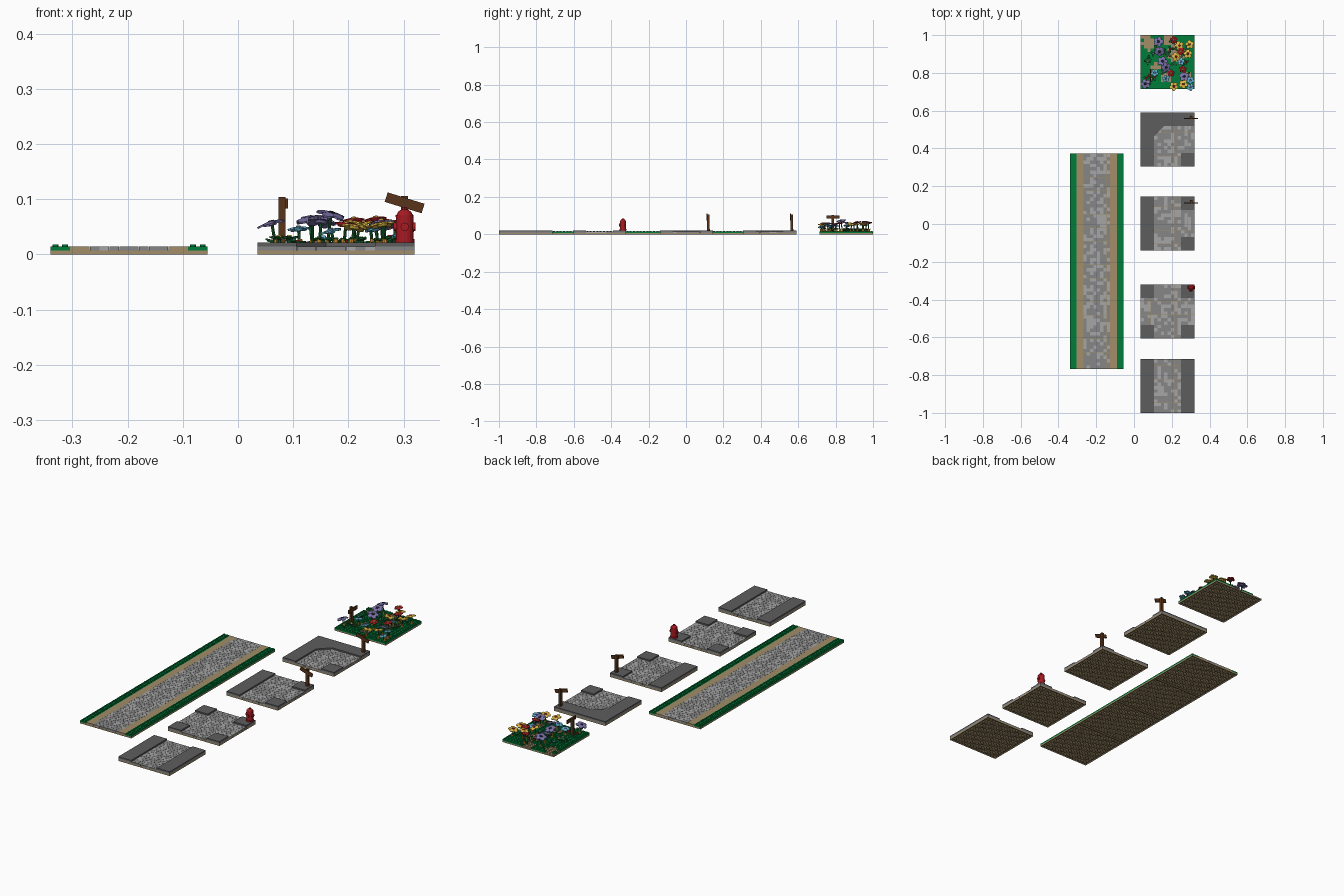
import bpy, bmesh, math, random
from mathutils import Matrix, Vector

if "Cube" in bpy.data.objects:
    bpy.data.objects.remove(bpy.data.objects["Cube"])

random.seed(4)
P = 0.285 / 16          # stud pitch
H = 0.4 * P             # plate height
COL = dict(tan=(.36, .27, .14), dark=(.11, .11, .11), mid=(.24, .24, .24), light=(.38, .38, .38),
           green=(.0, .2, .04), leaf=(.01, .12, .03), brown=(.1, .035, .01), red=(.4, .01, .015),
           lavender=(.2, .17, .4), yellow=(.75, .5, .06), blue=(.12, .45, .65), orange=(.8, .33, .02),
           black=(.02, .02, .03))
parts = {}


def part(name, col):
    return parts.setdefault((name, col), bmesh.new())


def box(bm, x0, x1, y0, y1, z0, z1, mat=None):
    m = Matrix.Translation(((x0 + x1) / 2, (y0 + y1) / 2, (z0 + z1) / 2)) @ \
        Matrix.Diagonal((x1 - x0, y1 - y0, z1 - z0, 1))
    bmesh.ops.create_cube(bm, size=1, matrix=(mat @ m) if mat else m)


def cyl(bm, base, r, h, n=12, r2=None, mat=None):
    m = Matrix.Translation(base) @ (mat or Matrix()) @ Matrix.Translation((0, 0, h / 2))
    bmesh.ops.create_cone(bm, cap_ends=True, segments=n, radius1=r, radius2=r if r2 is None else r2,
                          depth=h, matrix=m)


def rod(bm, a, b, r, n=8):
    a, d = Vector(a), Vector(b) - Vector(a)
    cyl(bm, a, r, d.length, n, mat=d.to_track_quat('Z', 'Y').to_matrix().to_4x4())


def prism(bm, pts, z0, z1):
    f = bm.faces.new([bm.verts.new((x, y, z0)) for x, y in pts])
    top = bmesh.ops.extrude_face_region(bm, geom=[f])['geom']
    bmesh.ops.translate(bm, vec=(0, 0, z1 - z0), verts=[v for v in top if isinstance(v, bmesh.types.BMVert)])
    bmesh.ops.recalc_face_normals(bm, faces=bm.faces)


def tube(bm, x, y, z0, z1, ro, ri, n=8):
    rings = [[bm.verts.new((x + r * math.cos(i * math.tau / n), y + r * math.sin(i * math.tau / n), z))
              for i in range(n)] for r, z in ((ro, z1), (ro, z0), (ri, z0), (ri, z1))]
    for a, b in zip(rings, rings[1:]):
        for i in range(n):
            j = (i + 1) % n
            bm.faces.new((a[i], b[i], b[j], a[j]))


def baseplate(name, x, y):
    """Hollow 16 x 16 plate with tubes underneath."""
    bm, s, w = part(name, 'tan'), 16 * P, 0.003
    box(bm, x, x + s, y, y + s, H - 0.0022, H)
    box(bm, x, x + w, y, y + s, 0, H - 0.0022)
    box(bm, x + s - w, x + s, y, y + s, 0, H - 0.0022)
    box(bm, x + w, x + s - w, y, y + w, 0, H - 0.0022)
    box(bm, x + w, x + s - w, y + s - w, y + s, 0, H - 0.0022)
    for i in range(1, 16):
        for j in range(1, 16):
            tube(bm, x + i * P, y + j * P, 0, H - 0.0022, 0.407 * P, 0.3 * P)


def cell(name, col, x, y, i, j):
    g = 0.00025
    box(part(name + '_' + col, col), x + i * P + g, x + (i + 1) * P - g,
        y + j * P + g, y + (j + 1) * P - g, H, 2 * H)


def paving(name, x, y, cols, rows, skip=lambda i, j: False):
    for i in cols:
        for j in rows:
            if not skip(i, j):
                cell(name, random.choices(('mid', 'light'), (65, 35))[0], x, y, i, j)


def stud(bm, x, y, z):
    cyl(bm, (x, y, z), 0.3 * P, 0.2 * P, 12)


# long path: green verges, tan edging, grey paving
PX, PY = -0.34, -0.768
for k in range(4):
    baseplate('path_base', PX, PY + 16 * P * k)
L = 64 * P
for a in (0, 14):
    bm = part('path_verge', 'green')
    box(bm, PX + a * P, PX + (a + 2) * P, PY, PY + L, H, 2 * H)
    for i in range(a, a + 2):
        for j in range(64):
            stud(bm, PX + (i + .5) * P, PY + (j + .5) * P, 2 * H)
for a in (2, 12):
    box(part('path_edging', 'tan'), PX + a * P, PX + (a + 2) * P, PY, PY + L, H, 2 * H)
paving('path_paving', PX, PY, range(4, 12), range(64))

# four street squares; pavements given in stud cells (i0, i1, j0, j1)
SX = 0.035
corners = [(0, 4, 0, 4), (12, 16, 0, 4), (0, 4, 12, 16), (12, 16, 12, 16)]
squares = {'straight': (-1.0, [(0, 4, 0, 16), (12, 16, 0, 16)]),
           'crossing': (-0.605, corners),
           'junction': (-0.14, [(0, 4, 0, 16), corners[1], corners[3]]),
           'bend': (0.305, [(0, 4, 0, 16), (4, 16, 12, 16), corners[1]])}
for name, (y, walks) in squares.items():
    baseplate(name + '_base', SX, y)
    for a, b, c, d in walks:
        box(part(name + '_pavement_bed', 'mid'), SX + a * P, SX + b * P, y + c * P, y + d * P, H, 2 * H)
        box(part(name + '_pavement', 'dark'), SX + a * P, SX + b * P, y + c * P, y + d * P, 2 * H, 3 * H)
    paving(name + '_paving', SX, y, range(16), range(16),
           lambda i, j: any(a <= i < b and c <= j < d for a, b, c, d in walks))
# angled inner corner of the bend
bx, by = SX + 4 * P, 0.305 + 12 * P
prism(part('bend_pavement_wedge', 'dark'), [(bx, by), (bx, by - 3 * P), (bx + 3 * P, by)], 2 * H, 3 * H)


# hydrant
hx, hy, hz = 0.302, -0.337, 3 * H
bm = part('hydrant', 'red')
cyl(bm, (hx, hy, hz), 0.0178, 0.006, 20)
cyl(bm, (hx, hy, hz), 0.016, 0.046, 20)
cyl(bm, (hx, hy, hz + 0.046), 0.0165, 0.004, 20)
cyl(bm, (hx, hy, hz + 0.05), 0.015, 0.006, 20, 0.0115)
cyl(bm, (hx, hy, hz + 0.056), 0.0115, 0.004, 20, 0.006)
cyl(bm, (hx, hy, hz + 0.058), 0.005, 0.006, 6)
for d in ((0, -1), (1, 0), (-1, 0)):
    rod(bm, (hx, hy, 0.05), (hx + d[0] * .020, hy + d[1] * .020, 0.05), 0.0075, 12)


# signposts: square post with a tilted arrow board
def signpost(name, x, y, z, turn, tilt, dz):
    bm = part(name, 'brown')
    cyl(bm, (x, y, z), 0.0085, 0.006, 12)
    box(bm, x - .0065, x + .0065, y - .0065, y + .0065, z, z + dz + 0.012)
    m = Matrix.Translation((x, y, z + dz)) @ Matrix.Rotation(turn, 4, 'Z') @ Matrix.Rotation(tilt, 4, 'Y')
    box(bm, -.035, .035, -.0105, -.0055, -.009, .009, m)


signpost('junction_signpost', 0.302, 0.12, 3 * H, 0, 0.3, 0.072)
signpost('bend_signpost', 0.302, 0.566, 3 * H, 0, 0.3, 0.072)
signpost('garden_signpost', 0.08, 0.785, 2 * H, math.pi / 2, 0, 0.078)

# garden ground: studded green with bare tan patches
GY = 0.715
baseplate('garden_base', SX, GY)
patches = [(2, 13, 2.2), (8, 14, 1.6), (10, 10, 2.4), (7, 3, 1.7), (13, 3, 1.5), (4, 6, 1.2), (1, 15, 1.2)]
for i in range(16):
    for j in range(16):
        bare = any(math.hypot(i - a, j - b) < r for a, b, r in patches)
        x, y = SX + (i + .5) * P, GY + (j + .5) * P
        if bare:
            stud(part('garden_soil_studs', 'tan'), x, y, H)
        else:
            bm = part('garden_grass', 'green')
            box(bm, x - P / 2, x + P / 2, y - P / 2, y + P / 2, H, 2 * H)
            stud(bm, x, y, 2 * H)


# flowers: leaning stem, five petals, raised centre
def flower(x, y, z, col, r, centre):
    lean, az = random.uniform(.1, .35), random.uniform(0, math.tau)
    m = Matrix.Rotation(az, 4, 'Z') @ Matrix.Rotation(lean, 4, 'Y')
    top, up = Vector((x, y, z)), m @ Vector((0, 0, 1))
    foot = (x - up.x * .03, y - up.y * .03, H)
    rod(part('flower_stems', 'leaf'), foot, top, 0.0028)
    cyl(part('flower_bases', 'orange'), (foot[0], foot[1], 2 * H), 0.0065, 0.014, 10, 0.004)
    bm = part('flower_petals_' + col, col)
    cyl(bm, top, 0.3 * r, 0.006, 10, 0.5 * r, mat=m)
    for k in range(5):
        q = m @ Matrix.Rotation(k * math.tau / 5, 4, 'Z') @ Matrix.Translation((0.6 * r, 0, 0.003)) \
            @ Matrix.Rotation(0.2, 4, 'Y')
        cyl(bm, top, 0.4 * r, 0.0035, 10, mat=q)
    cyl(part('flower_centres_' + centre, centre), top + up * .005, 0.3 * r, 0.005, 10, 0.2 * r, mat=m)


blooms = {('lavender', 'black', .027): [(.062, .742, .052), (.13, .965, .06), (.168, .83, .068),
                                        (.135, .915, .058), (.265, .78, .05), (.15, .86, .055)],
          ('yellow', 'red', .024): [(.24, .945, .055), (.285, .9, .052), (.21, .728, .045),
                                    (.262, .74, .05), (.22, .885, .05), (.295, .95, .048)],
          ('blue', 'lavender', .020): [(.11, .80, .042), (.3, .76, .045), (.3, .725, .035),
                                       (.25, .86, .042), (.17, .77, .038)],
          ('red', 'yellow', .020): [(.21, .975, .058), (.195, .8, .05), (.25, .915, .06), (.26, .82, .055)]}
for (col, centre, r), spots in blooms.items():
    for x, y, z in spots:
        flower(x, y, z, col, r, centre)

# low leaves and small buds between the flowers
for k in range(26):
    x, y = random.uniform(.06, .3), random.uniform(.735, .98)
    z = 2 * H + random.uniform(.002, .012)
    rod(part('leaf_stalks', 'leaf'), (x, y, H), (x, y, z), 0.004)
    for t in range(3):
        a = t * math.tau / 3 + k
        m = Matrix.Rotation(a, 4, 'Z') @ Matrix.Rotation(-.25, 4, 'Y') @ Matrix.Translation((.009, 0, 0)) \
            @ Matrix.Diagonal((1.6, 1, 1, 1))
        cyl(part('leaves', 'leaf'), (x, y, z), 0.006, 0.003, 8, mat=m)
    if k % 2:
        c = ('red', 'blue', 'yellow')[k % 3]
        cyl(part('buds_' + c, c), (x, y, z + .003), 0.006, 0.006, 10, 0.004)

# turn every collected part into an object
for (name, col), bm in parts.items():
    mesh = bpy.data.meshes.new(name)
    bm.to_mesh(mesh)
    bm.free()
    ob = bpy.data.objects.new(name, mesh)
    bpy.context.collection.objects.link(ob)
    mat = bpy.data.materials.get(col) or bpy.data.materials.new(col)
    mat.diffuse_color = (*COL[col], 1)
    mat.use_nodes = True
    mat.node_tree.nodes["Principled BSDF"].inputs["Base Color"].default_value = mat.diffuse_color
    mesh.materials.append(mat)
